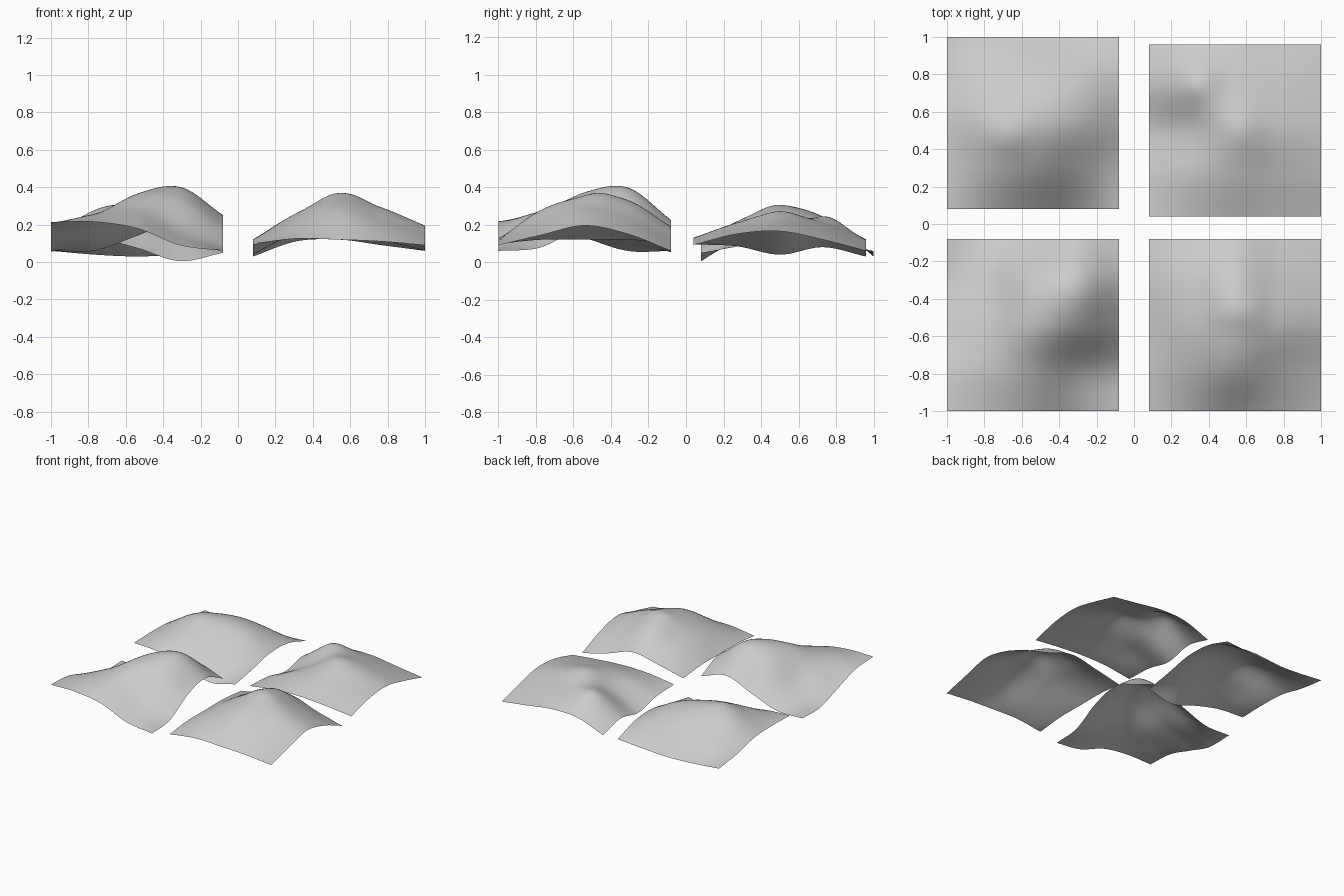
import bpy, bmesh, math

SIZE, STEPS = 0.92, 40


def spline(p, t):
    # smooth curve through five evenly spaced heights, t in 0..1
    q = [2 * p[0] - p[1]] + p + [2 * p[-1] - p[-2]]
    s = t * (len(p) - 1)
    i = min(int(s), len(p) - 2)
    f = s - i
    a, b, c, d = q[i:i + 4]
    return 0.5 * (2 * b + (c - a) * f + (2 * a - 5 * b + 4 * c - d) * f * f
                  + (3 * b - a - 3 * c + d) * f ** 3)


def tile(name, x0, y0, rows, bumps=()):
    # square terrain sheet: rows run front to back, bumps are (x, y, radius, height)
    bm = bmesh.new()
    grid = []
    for j in range(STEPS + 1):
        line = []
        for i in range(STEPS + 1):
            u, v = i / STEPS, j / STEPS
            x, y = x0 + SIZE * u, y0 + SIZE * v
            z = spline([spline(r, u) for r in rows], v)
            for bx, by, r, h in bumps:
                z += h * math.exp(-((x - bx) ** 2 + (y - by) ** 2) / r ** 2)
            line.append(bm.verts.new((x, y, max(z, 0))))
        grid.append(line)
    for j in range(STEPS):
        for i in range(STEPS):
            bm.faces.new((grid[j][i], grid[j][i + 1], grid[j + 1][i + 1], grid[j + 1][i])).smooth = True
    mesh = bpy.data.meshes.new(name)
    bm.to_mesh(mesh)
    bm.free()
    bpy.context.collection.objects.link(bpy.data.objects.new(name, mesh))


# rounded hill
tile("hill_front_left", -1, -1, [
    [.215, .215, .18, .09, .06],
    [.20, .255, .27, .175, .08],
    [.13, .24, .36, .35, .20],
    [.06, .15, .33, .395, .25],
    [.06, .06, .14, .225, .16]])

# tall hill with a small summit
tile("hill_front_right", .08, -1, [
    [.097, .125, .12, .11, .09],
    [.12, .22, .28, .215, .145],
    [.12, .26, .345, .29, .195],
    [.12, .23, .33, .24, .15],
    [.10, .15, .19, .12, .06]],
    [(.5, -.47, .09, .015), (.62, -.47, .09, .015)])

# hill with a steep front slope
tile("hill_back_left", -1, .08, [
    [.145, .13, .075, .005, .05],
    [.15, .225, .225, .155, .09],
    [.14, .27, .295, .25, .135],
    [.09, .17, .22, .20, .125],
    [.06, .04, .03, .04, .056]],
    [(-.67, .46, .1, .015)])

# rugged low hill with a side knoll and gully
tile("hill_back_right", .08, .04, [
    [.095, .125, .13, .115, .092],
    [.085, .17, .21, .18, .15],
    [.04, .16, .26, .22, .165],
    [.08, .215, .21, .17, .12],
    [.03, .11, .12, .09, .06]],
    [(.34, .77, .1, .025), (.56, .51, .09, .01)])
